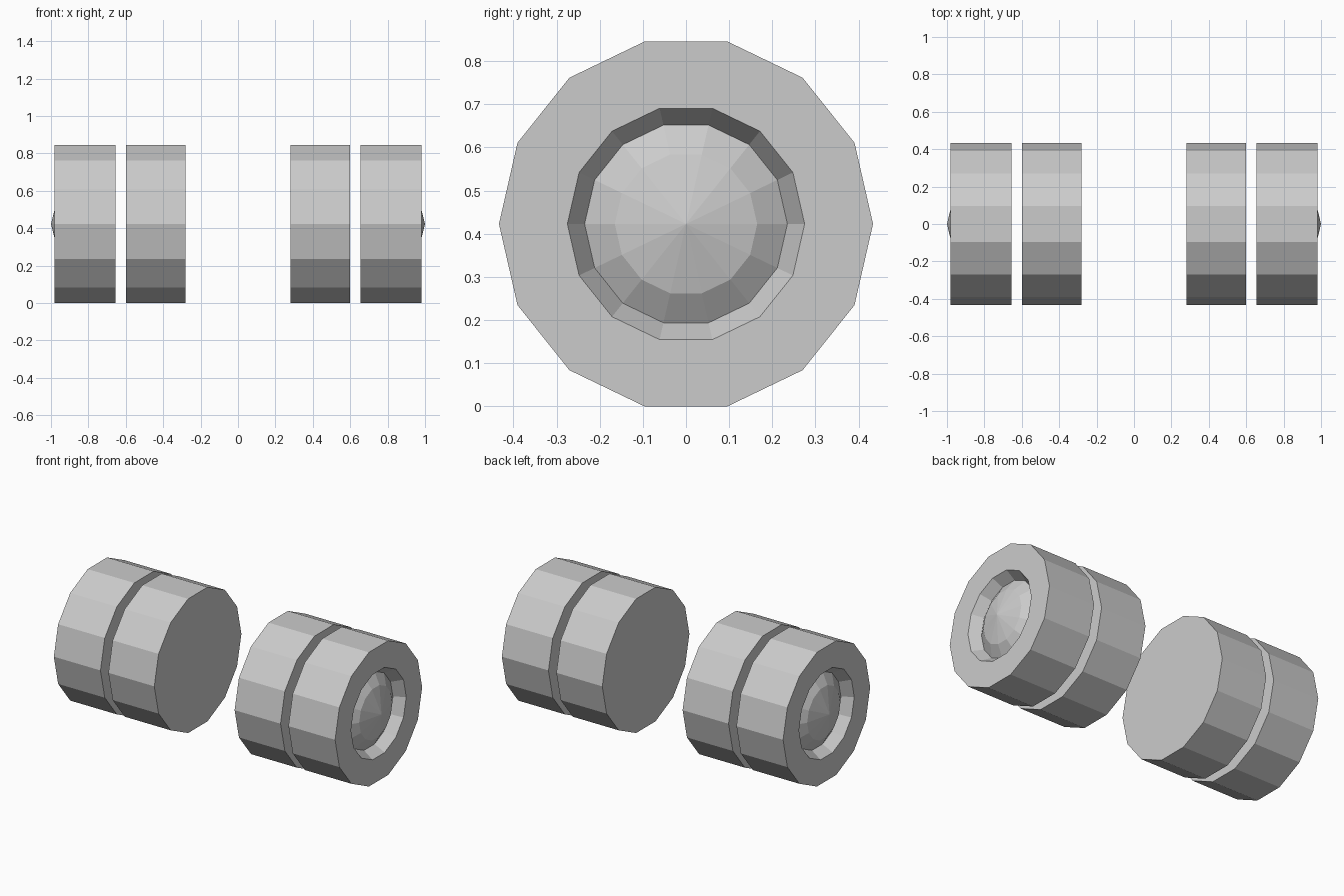
import bpy
import bmesh
from math import cos, sin, tau

SIDES = 14
RADIUS = 0.4335
AXLE_Z = RADIUS * cos(tau / (2 * SIDES))

cube = bpy.data.objects.get("Cube")
if cube:
    bpy.data.objects.remove(cube, do_unlink=True)

grey = bpy.data.materials.new("wheel_grey")
grey.use_nodes = True
colour = (0.6, 0.6, 0.6, 1)
grey.diffuse_color = colour
grey.node_tree.nodes["Principled BSDF"].inputs["Base Color"].default_value = colour


def lathe(name, profile, side):
    """Turn an (x, radius) profile about the axle; zero radius makes a pole."""
    bm = bmesh.new()
    rings = []
    for x, r in profile:
        count = SIDES if r else 1
        rings.append([bm.verts.new((side * x, r * cos(tau * i / SIDES),
                                    AXLE_Z + r * sin(tau * i / SIDES)))
                      for i in range(count)])
    for a, b in zip(rings, rings[1:]):
        for i in range(SIDES):
            j = (i + 1) % SIDES
            corners = [a[i % len(a)], a[j % len(a)], b[j % len(b)], b[i % len(b)]]
            bm.faces.new(list(dict.fromkeys(corners)))
    # Close an open first or last ring with a flat cap
    for ring in (rings[0], rings[-1]):
        if len(ring) > 1:
            bm.faces.new(ring)
    bmesh.ops.recalc_face_normals(bm, faces=bm.faces)
    mesh = bpy.data.meshes.new(name)
    bm.to_mesh(mesh)
    bm.free()
    mesh.materials.append(grey)
    bpy.context.collection.objects.link(bpy.data.objects.new(name, mesh))


# Plain tyre of each pair, towards the middle
inner = [(0.28, RADIUS), (0.60, RADIUS)]

# Outer tyre with a sunken rim and a domed hub
outer = [(0.655, RADIUS), (0.98, RADIUS), (0.98, 0.275),
         (0.915, 0.235), (0.96, 0.165), (1.0, 0)]

for label, side in (("left", 1), ("right", -1)):
    lathe(label + "_inner_wheel", inner, side)
    lathe(label + "_outer_wheel", outer, side)
